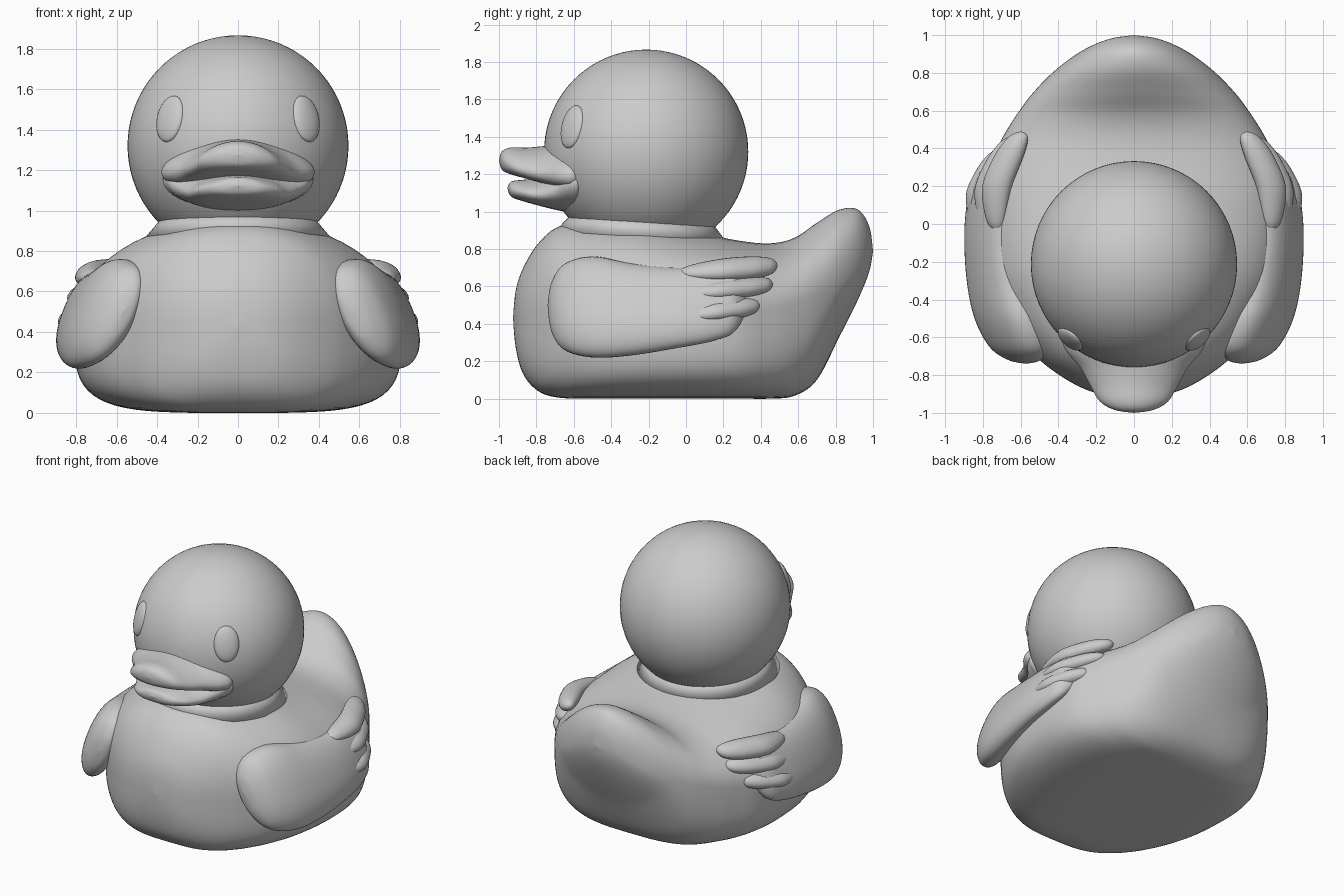
import bpy, bmesh, math
from mathutils import Vector

default = bpy.data.objects.get("Cube")
if default:
    bpy.data.objects.remove(default, do_unlink=True)

# Single matte colour for the whole toy
grey = bpy.data.materials.new("soft grey")
grey.use_nodes = True
tone = (0.6, 0.6, 0.6, 1)
grey.diffuse_color = tone
grey.node_tree.nodes["Principled BSDF"].inputs["Base Color"].default_value = tone


def finish(obj, mirrored=False):
    """Give the object its colour, smooth shading and optional twin."""
    obj.data.materials.append(grey)
    for poly in obj.data.polygons:
        poly.use_smooth = True
    if mirrored:
        obj.modifiers.new("Mirror", "MIRROR")
    return obj


def from_bmesh(name, bm, mirrored=False):
    bmesh.ops.recalc_face_normals(bm, faces=bm.faces)
    mesh = bpy.data.meshes.new(name)
    bm.to_mesh(mesh)
    bm.free()
    obj = bpy.data.objects.new(name, mesh)
    bpy.context.collection.objects.link(obj)
    return finish(obj, mirrored)


def smooth_rows(rows, steps):
    """Run a smooth spline through the station rows."""
    result = []
    for i in range(len(rows) - 1):
        before, start = rows[max(i - 1, 0)], rows[i]
        end, after = rows[i + 1], rows[min(i + 2, len(rows) - 1)]
        for k in range(steps):
            t = k / steps
            result.append([
                b + t * ((c - a) + t * ((2 * a - 5 * b + 4 * c - d)
                         + t * (3 * b - a - 3 * c + d))) / 2
                for a, b, c, d in zip(before, start, end, after)])
    result.append(list(rows[-1]))
    return result


def loft(name, rows, lower=None, upper=None, lean=0, mirrored=False,
         sides=64, steps=6):
    """Skin rounded sections along y.
    Row: y, half width, bottom, widest height, top, centre x, side droop."""
    lower = lower or (lambda y: 2)
    upper = upper or (lambda y: 2)
    bm = bmesh.new()
    rings = []
    for y, w, zb, zm, zt, cx, droop in smooth_rows(rows, steps):
        ring = []
        for k in range(sides):
            angle = math.tau * k / sides
            c, s = math.cos(angle), math.sin(angle)
            power = 2 / (lower(y) if s < 0 else upper(y))
            u = math.copysign(abs(c) ** power, c)
            v = abs(s) ** power
            rise = v * (zt - zm) if s > 0 else v * (zb - zm)
            x = cx + max(w, 0) * u + lean * rise
            ring.append(bm.verts.new((x, y, zm + rise - droop * u * u)))
        rings.append(ring)
    for a, b in zip(rings, rings[1:]):
        for k in range(sides):
            n = (k + 1) % sides
            bm.faces.new((a[k], a[n], b[n], b[k]))
    bmesh.ops.remove_doubles(bm, verts=bm.verts, dist=0.0005)
    return from_bmesh(name, bm, mirrored)


def pad(rows):
    """Centred rows with no droop."""
    return [row + (0, 0) for row in rows]


# Body with flat base, full chest and upswept tail
body_rows = pad([
    (-0.925, 0, 0.43, 0.43, 0.43),
    (-0.91, 0.14, 0.27, 0.43, 0.58),
    (-0.87, 0.27, 0.13, 0.43, 0.70),
    (-0.79, 0.41, 0.04, 0.43, 0.83),
    (-0.68, 0.54, 0.005, 0.43, 0.92),
    (-0.5, 0.68, 0, 0.43, 0.95),
    (-0.25, 0.78, 0, 0.44, 0.95),
    (0.05, 0.81, 0, 0.45, 0.89),
    (0.28, 0.78, 0, 0.46, 0.845),
    (0.45, 0.70, 0, 0.48, 0.83),
    (0.58, 0.62, 0.015, 0.51, 0.86),
    (0.7, 0.53, 0.1, 0.55, 0.94),
    (0.82, 0.41, 0.33, 0.61, 1.01),
    (0.92, 0.27, 0.53, 0.69, 1.01),
    (0.98, 0.13, 0.68, 0.77, 0.92),
    (1.0, 0, 0.79, 0.79, 0.79)])
loft("body", body_rows,
     lower=lambda y: max(2.0, 4.2 - 2 * ((y + 0.1) / 0.9) ** 4),
     upper=lambda y: 2.2 - 0.35 * min(1, max(0, (y - 0.2) / 0.5)))

# Head and neck collar
bpy.ops.mesh.primitive_uv_sphere_add(segments=64, ring_count=40, radius=0.546,
                                     location=(0, -0.213, 1.32))
head = bpy.context.object
head.name = "head"
finish(head)
bpy.ops.mesh.primitive_cone_add(vertices=64, radius1=0.46, radius2=0.375,
                                depth=0.1, location=(0, -0.24, 0.915),
                                rotation=(-0.06, 0, 0))
collar = bpy.context.object
collar.name = "neck_collar"
finish(collar)

# Oval eyes lying on the head surface
for side, sign in (("left", 1), ("right", -1)):
    outward = Vector((sign * 0.34, -0.4, 0.135))
    bpy.ops.mesh.primitive_uv_sphere_add(segments=32, ring_count=20, radius=1)
    eye = bpy.context.object
    eye.name = side + "_eye"
    eye.scale = (0.082, 0.118, 0.035)
    eye.location = head.location + outward * 0.985
    eye.rotation_euler = outward.to_track_quat("Z", "Y").to_euler()
    finish(eye)

# Bill: arched upper half and smaller lower half
loft("upper_bill", [
    (-1.0, 0, 1.275, 1.275, 1.275, 0, 0),
    (-0.985, 0.1, 1.225, 1.28, 1.32, 0, 0.01),
    (-0.94, 0.18, 1.2, 1.275, 1.342, 0, 0.03),
    (-0.85, 0.235, 1.175, 1.265, 1.342, 0, 0.05),
    (-0.76, 0.285, 1.15, 1.26, 1.35, 0, 0.06),
    (-0.67, 0.36, 1.12, 1.25, 1.36, 0, 0.06),
    (-0.6, 0.375, 1.1, 1.24, 1.35, 0, 0.05),
    (-0.52, 0.3, 1.12, 1.22, 1.3, 0, 0.03),
    (-0.48, 0, 1.2, 1.2, 1.2, 0, 0)], sides=48)
loft("lower_bill", [
    (-0.955, 0, 1.125, 1.125, 1.125, 0, 0),
    (-0.935, 0.12, 1.08, 1.13, 1.16, 0, 0.015),
    (-0.87, 0.2, 1.055, 1.12, 1.17, 0, 0.02),
    (-0.78, 0.25, 1.03, 1.11, 1.18, 0, 0.02),
    (-0.7, 0.3, 1.01, 1.12, 1.2, 0, 0.01),
    (-0.63, 0.355, 1.0, 1.15, 1.24, 0, 0),
    (-0.56, 0.34, 1.02, 1.15, 1.24, 0, 0),
    (-0.48, 0, 1.14, 1.14, 1.14, 0, 0)], sides=48)

# Wings hugging the body, leaning inwards at the top
lean = -0.36
loft("wings", [
    (-0.74, 0, 0.5, 0.5, 0.5, 0.57, 0),
    (-0.72, 0.07, 0.36, 0.5, 0.62, 0.58, 0),
    (-0.65, 0.12, 0.26, 0.49, 0.72, 0.62, 0),
    (-0.5, 0.135, 0.22, 0.48, 0.76, 0.68, 0),
    (-0.3, 0.13, 0.23, 0.47, 0.725, 0.73, 0),
    (-0.05, 0.11, 0.27, 0.48, 0.7, 0.765, 0),
    (0.15, 0.09, 0.31, 0.5, 0.71, 0.765, 0),
    (0.27, 0.07, 0.37, 0.54, 0.71, 0.74, 0),
    (0.36, 0, 0.55, 0.55, 0.55, 0.69, 0)],
    upper=lambda y: 2.4, lean=lean, mirrored=True, sides=48)

# Three feather tips fanned at the back of each wing
feathers = [("top", 0.49, 0.67, 0.71, 0.06, 0.6),
            ("middle", 0.465, 0.56, 0.61, 0.055, 0.64),
            ("bottom", 0.40, 0.44, 0.50, 0.055, 0.7)]
for label, tip, z_root, z_tip, half, x_tip in feathers:
    root = -0.05
    rows = []
    for t, size in ((0, 0), (0.12, 0.6), (0.45, 1), (0.75, 1),
                    (0.92, 0.75), (0.98, 0.4), (1, 0)):
        z = z_root + (z_tip - z_root) * t
        x = 0.78 + lean * (z_root - 0.5) + 0.04 * math.sin(math.pi * t)
        x += (x_tip - x) * t * t
        h = half * size
        rows.append((root + (tip - root) * t, 0.075 * size,
                     z - h, z, z + h, x, 0))
    loft(label + "_feathers", rows, lean=lean, mirrored=True, sides=24)
